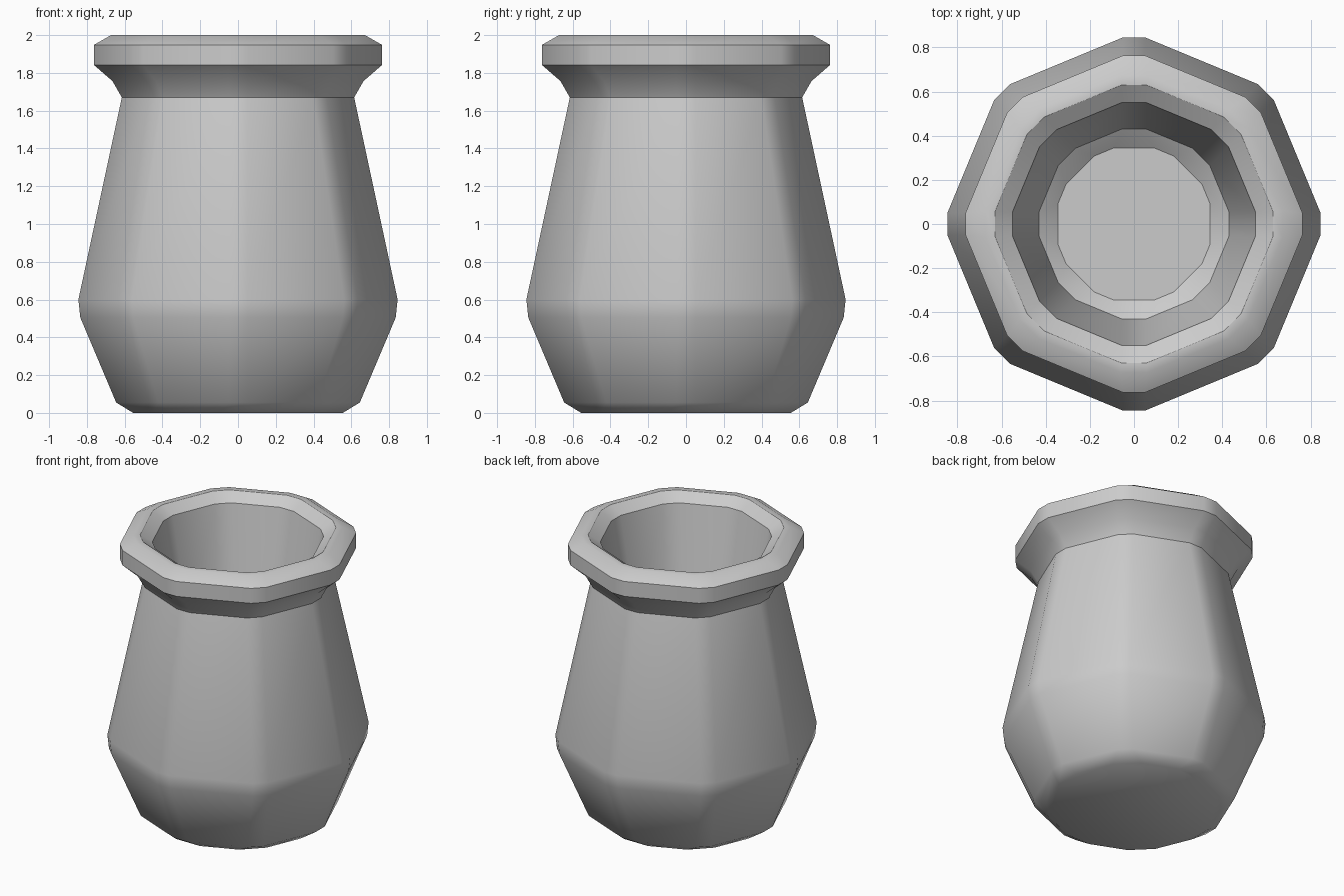
import bpy, bmesh, math

if "Cube" in bpy.data.objects:
    bpy.data.objects.remove(bpy.data.objects["Cube"])

# Profile rings: (reach at the corner, half width of the corner chamfer, height)
RINGS = [
    # base and belly
    (0.555, 0.09, 0.0), (0.645, 0.05, 0.055), (0.835, 0.05, 0.505), (0.845, 0.05, 0.60),
    # shoulder and neck
    (0.615, 0.05, 1.67), (0.665, 0.05, 1.757),
    # rim
    (0.763, 0.05, 1.842), (0.763, 0.05, 1.948), (0.672, 0.06, 2.0), (0.63, 0.055, 2.0),
    # hollow inside and its floor
    (0.55, 0.055, 1.945), (0.43, 0.055, 1.25), (0.345, 0.09, 1.195),
]


def ring(bm, reach, half, z):
    """Octagon with chamfered corners."""
    verts = []
    for i in range(8):
        a = i * math.pi / 4
        for s in (-half, half):
            verts.append(bm.verts.new((reach * math.cos(a) - s * math.sin(a),
                                       reach * math.sin(a) + s * math.cos(a), z)))
    return verts


bm = bmesh.new()
loops = [ring(bm, *r) for r in RINGS]
for lo, hi in zip(loops, loops[1:]):
    for i in range(16):
        j = (i + 1) % 16
        bm.faces.new((lo[i], lo[j], hi[j], hi[i]))

# Underside and inner floor
bm.faces.new(loops[0][::-1])
bm.faces.new(loops[-1])

mesh = bpy.data.meshes.new("pot")
bm.to_mesh(mesh)
bm.free()
pot = bpy.data.objects.new("pot", mesh)
bpy.context.collection.objects.link(pot)

# Soft chamfers, crisp rim lines
bpy.context.view_layer.objects.active = pot
pot.select_set(True)
bpy.ops.object.shade_smooth_by_angle(angle=math.radians(32))
